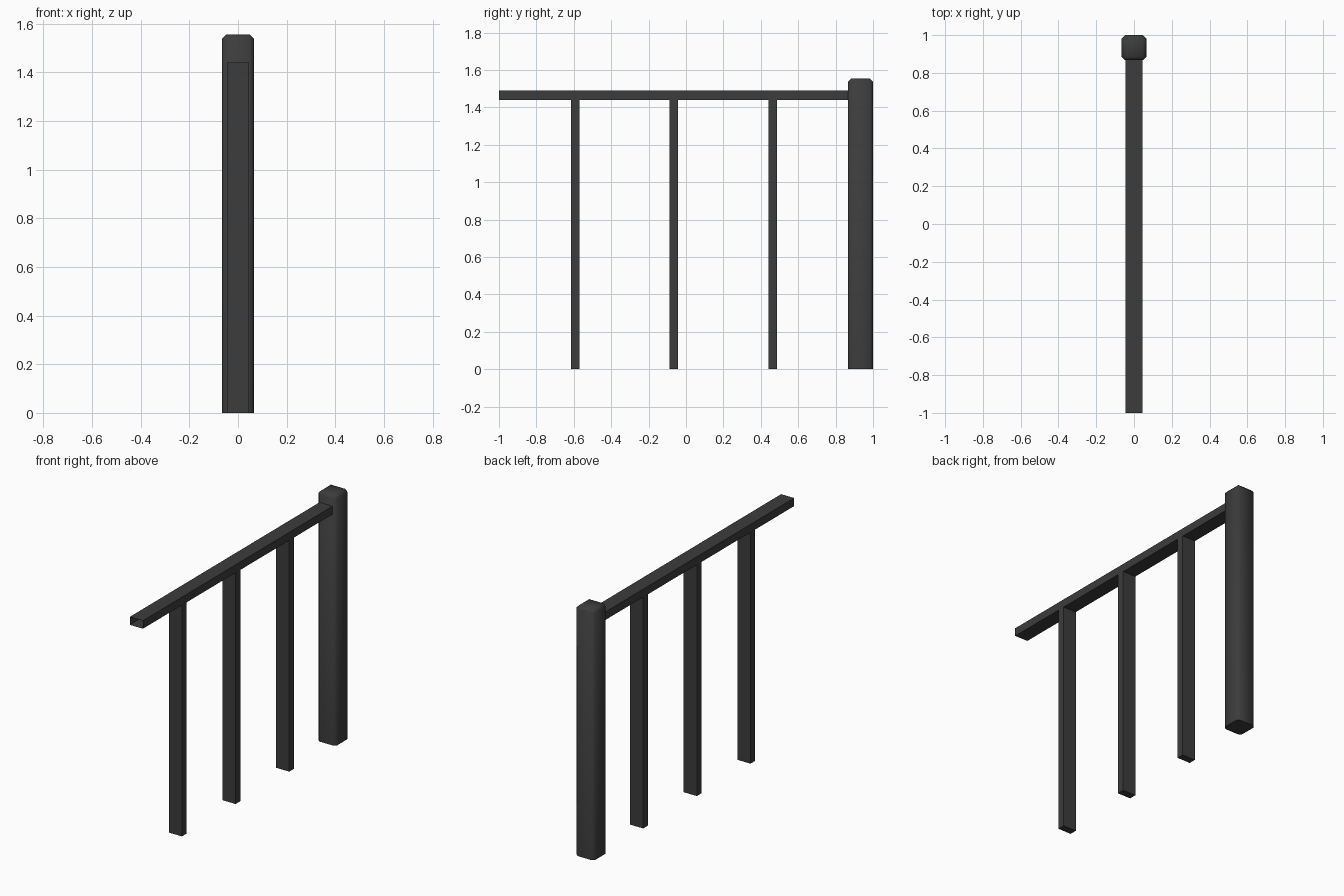
import bpy
import bmesh
from mathutils import Vector

cube = bpy.data.objects.get("Cube")
if cube:
    bpy.data.objects.remove(cube, do_unlink=True)

# Dark painted metal
metal = bpy.data.materials.new("dark_grey_metal")
metal.use_nodes = True
colour = (0.045, 0.045, 0.045, 1)
metal.diffuse_color = colour
metal.node_tree.nodes["Principled BSDF"].inputs["Base Color"].default_value = colour


def box(name, low, high, bevel=0, open_ends=False):
    low, high = Vector(low), Vector(high)
    bm = bmesh.new()
    bmesh.ops.create_cube(bm, size=1)
    for v in bm.verts:
        v.co = (low + high) / 2 + v.co * (high - low)
    bm.normal_update()
    if open_ends:
        ends = [f for f in bm.faces if abs(f.normal.y) > 0.9]
        bmesh.ops.delete(bm, geom=ends, context='FACES_ONLY')
    if bevel:
        # Soften every edge except those around the foot
        edges = [e for e in bm.edges if max(v.co.z for v in e.verts) > low.z + 0.01]
        bmesh.ops.bevel(bm, geom=edges, offset=bevel, segments=1, affect='EDGES')
    mesh = bpy.data.meshes.new(name)
    bm.to_mesh(mesh)
    bm.free()
    mesh.materials.append(metal)
    obj = bpy.data.objects.new(name, mesh)
    bpy.context.collection.objects.link(obj)
    return obj


HALF = 0.045
RAIL_BOTTOM = 1.44

# End post with chamfered corners and top
post = box("end_post", (-0.065, 0.867, 0), (0.065, 1, 1.555), bevel=0.017)
bpy.context.view_layer.objects.active = post
post.select_set(True)
bpy.ops.object.shade_smooth_by_angle(angle=1.0)
post.select_set(False)

# Open-ended handrail running into the post
box("handrail", (-HALF, -1, RAIL_BOTTOM), (HALF, 0.87, 1.49), open_ends=True)

# Evenly spaced flat balusters
for i in range(3):
    y = -0.593 + i * 0.528
    box(f"baluster_{i + 1}", (-HALF, y - 0.023, 0), (HALF, y + 0.023, RAIL_BOTTOM))
